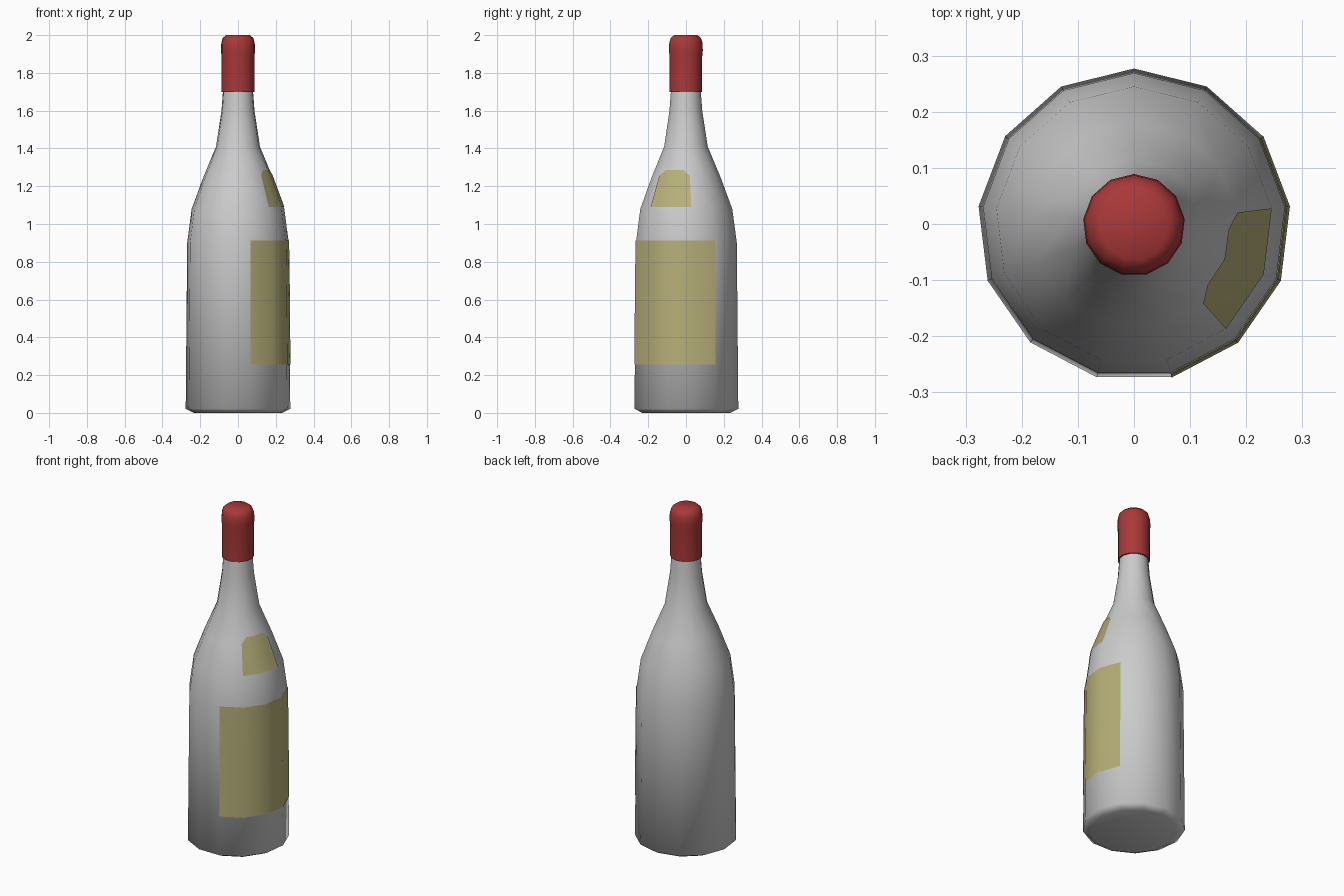
import bpy, bmesh
from math import sin, cos, pi

if "Cube" in bpy.data.objects:
    bpy.data.objects.remove(bpy.data.objects["Cube"])

SIDES = 13
Y_OFF = -0.002
# radius, height
BODY = [(0.236, 0.0), (0.279, 0.022), (0.271, 0.9), (0.247, 1.08),
        (0.184, 1.25), (0.117, 1.41), (0.088, 1.6), (0.079, 1.72)]
CAP = [(0.08, 1.70), (0.088, 1.70), (0.088, 1.89), (0.091, 1.92),
       (0.089, 1.96), (0.081, 1.985), (0.062, 2.0)]


def corner(k, r, z):
    """Point on the 13-sided section; fractional k lies on the flat facet."""
    i = int(k)
    f = k - i
    pts = [(r * sin(2 * pi * j / SIDES), r * cos(2 * pi * j / SIDES))
           for j in (i, i + 1)]
    x, y = [a + (b - a) * f for a, b in zip(*pts)]
    return (x, y + Y_OFF, z)


def body_radius(z):
    for (r0, z0), (r1, z1) in zip(BODY, BODY[1:]):
        if z0 <= z <= z1:
            return r0 + (r1 - r0) * (z - z0) / (z1 - z0)


def finish(bm, name, mat=None, angle=1.25):
    mesh = bpy.data.meshes.new(name)
    bm.to_mesh(mesh)
    bm.free()
    ob = bpy.data.objects.new(name, mesh)
    bpy.context.collection.objects.link(ob)
    if mat:
        mesh.materials.append(mat)
    bpy.ops.object.select_all(action='DESELECT')
    ob.select_set(True)
    bpy.context.view_layer.objects.active = ob
    bpy.ops.object.shade_smooth_by_angle(angle=angle)
    return ob


def lathe(name, profile, bottom=None, top=None, mat=None):
    bm = bmesh.new()
    rings = [[bm.verts.new(corner(k, r, z)) for k in range(SIDES)]
             for r, z in profile]
    for a, b in zip(rings, rings[1:]):
        for k in range(SIDES):
            n = (k + 1) % SIDES
            bm.faces.new((a[k], a[n], b[n], b[k]))
    for ring, z in ((rings[0], bottom), (rings[-1], top)):
        if z is not None:
            c = bm.verts.new((0, Y_OFF, z))
            for k in range(SIDES):
                bm.faces.new((ring[k], ring[(k + 1) % SIDES], c))
    bmesh.ops.recalc_face_normals(bm, faces=bm.faces)
    return finish(bm, name, mat)


def label(name, columns, bottom, rows, offset, mat):
    """Thin sheet following the glass; columns are (corner index, top height)."""
    bm = bmesh.new()
    grid = []
    for k, top in columns:
        zs = [bottom + (top - bottom) * i / rows for i in range(rows + 1)]
        grid.append([bm.verts.new(corner(k, body_radius(min(z, 1.7)) + offset, z))
                     for z in zs])
    for a, b in zip(grid, grid[1:]):
        for i in range(rows):
            bm.faces.new((a[i], a[i + 1], b[i + 1], b[i]))
    bm.normal_update()
    # face outwards
    for f in bm.faces:
        c = f.calc_center_median()
        if f.normal.x * c.x + f.normal.y * c.y < 0:
            f.normal_flip()
    return finish(bm, name, mat)


def material(name, rgb):
    m = bpy.data.materials.new(name)
    m.diffuse_color = (*rgb, 1)
    m.use_nodes = True
    m.node_tree.nodes["Principled BSDF"].inputs["Base Color"].default_value = m.diffuse_color
    return m


red = material("red_foil", (0.40, 0.04, 0.04))
paper = material("label_paper", (0.47, 0.43, 0.19))

# Glass bottle with a shallow dent underneath
lathe("bottle", BODY, bottom=0.02)
# Foil cap over the mouth
lathe("cap", CAP, top=2.0, mat=red)
# Large wrap-around label on the body
label("body_label", [(k, 0.912) for k in range(2, 7)], 0.255, 4, 0.003, paper)
# Small arched label on the shoulder
label("shoulder_label",
      [(3, 1.255), (3.35, 1.285), (4, 1.287), (4.65, 1.285), (5, 1.255)],
      1.09, 3, 0.004, paper)
